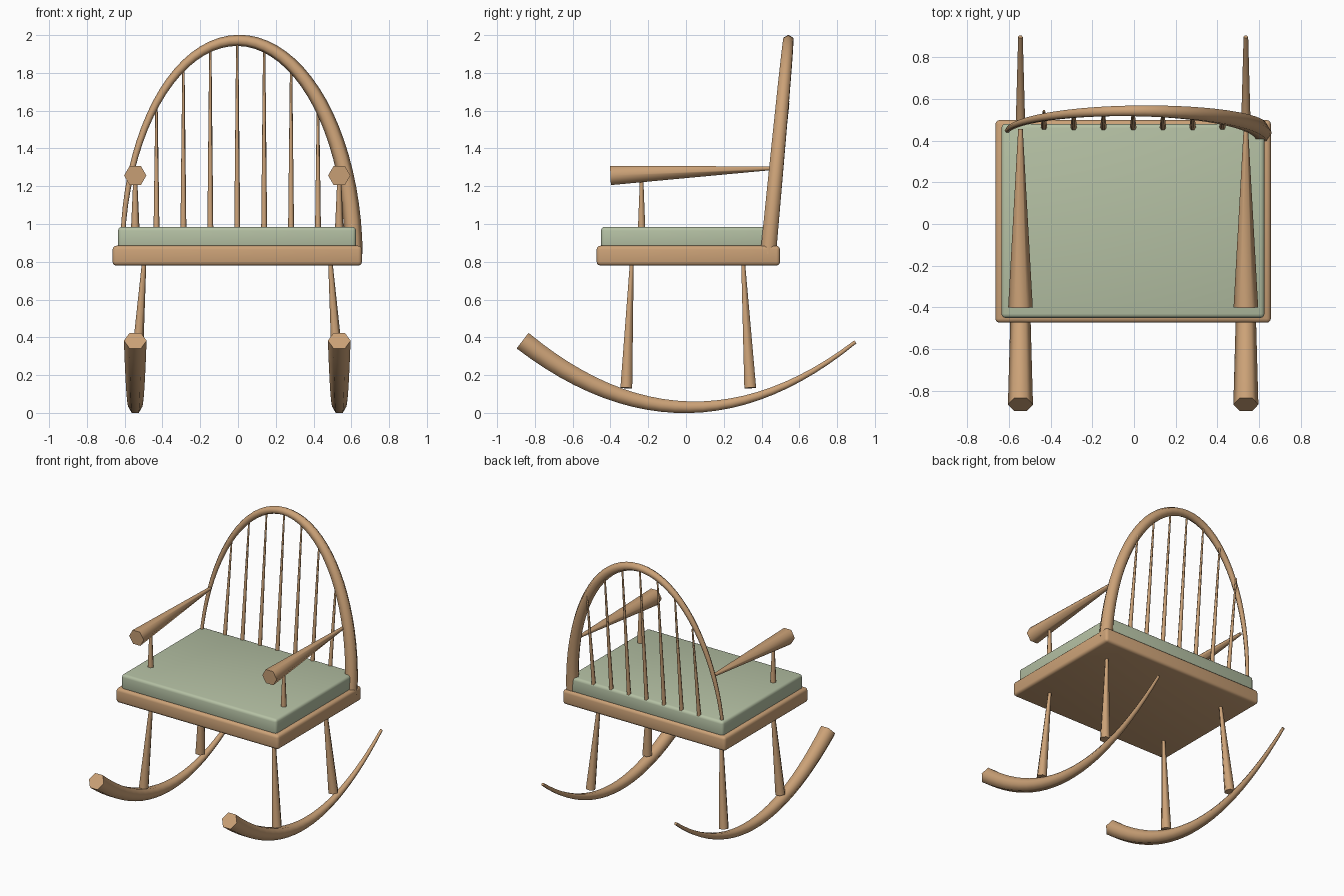
import bpy, bmesh, math
from mathutils import Vector

if "Cube" in bpy.data.objects:
    bpy.data.objects.remove(bpy.data.objects["Cube"])


def material(name, rgb):
    m = bpy.data.materials.new(name)
    m.diffuse_color = (*rgb, 1)
    m.use_nodes = True
    m.node_tree.nodes["Principled BSDF"].inputs["Base Color"].default_value = m.diffuse_color
    return m


WOOD = material("warm wood", (0.60, 0.36, 0.185))
SAGE = material("sage fabric", (0.46, 0.53, 0.37))
CX = -0.004  # middle of the seat
SIDES = 6


def finish(bm, name, mat):
    bmesh.ops.recalc_face_normals(bm, faces=bm.faces)
    mesh = bpy.data.meshes.new(name)
    bm.to_mesh(mesh)
    bm.free()
    mesh.materials.append(mat)
    obj = bpy.data.objects.new(name, mesh)
    bpy.context.collection.objects.link(obj)
    return obj


def tube(name, points, r0, r1, ref=(1, 0, 0), phase=0.0):
    """Tapered six-sided rod swept along points, with flat end caps."""
    pts = [Vector(p) for p in points]
    bm = bmesh.new()
    rings = []
    last = len(pts) - 1
    for i, p in enumerate(pts):
        t = (pts[min(i + 1, last)] - pts[max(i - 1, 0)]).normalized()
        u = Vector(ref)
        u = (u - t * u.dot(t)).normalized()
        v = t.cross(u)
        r = r0 + (r1 - r0) * i / last
        ring = []
        for k in range(SIDES):
            a = phase + 2 * math.pi * k / SIDES
            ring.append(bm.verts.new(p + (u * math.cos(a) + v * math.sin(a)) * r))
        rings.append(ring)
    for a, b in zip(rings, rings[1:]):
        for k in range(SIDES):
            n = (k + 1) % SIDES
            bm.faces.new((a[k], a[n], b[n], b[k])).smooth = True
    caps = [bm.faces.new(rings[0]), bm.faces.new(rings[-1])]
    for f in caps:
        for e in f.edges:
            e.smooth = False
    return finish(bm, name, WOOD)


def slab(name, lo, hi, mat, bevel):
    """Box with rounded edges between two corners."""
    bm = bmesh.new()
    bmesh.ops.create_cube(bm, size=1)
    lo, hi = Vector(lo), Vector(hi)
    for v in bm.verts:
        v.co = (lo + hi) / 2 + v.co * (hi - lo)
    bmesh.ops.bevel(bm, geom=bm.edges[:], offset=bevel, segments=3,
                    profile=0.5, affect='EDGES')
    obj = finish(bm, name, mat)
    bpy.context.view_layer.objects.active = obj
    obj.select_set(True)
    bpy.ops.object.shade_smooth_by_angle(angle=math.radians(40))
    obj.select_set(False)


# Seat and cushion
slab("seat", (-0.664, -0.473, 0.78), (0.656, 0.498, 0.885), WOOD, 0.02)
slab("cushion", (-0.635, -0.45, 0.87), (0.625, 0.48, 0.985), SAGE, 0.02)

# Rockers, legs, arms and arm posts on both sides
for side, s in (("left", -1), ("right", 1)):
    x = CX + s * 0.54
    path = []
    for i in range(25):
        y = -0.865 + 1.762 * i / 24
        path.append((x, y, 0.03 + 0.45 * (y - 0.02) ** 2))
    tube(f"rocker_{side}", path, 0.06, 0.011)
    top_x = CX + s * 0.49
    tube(f"front_leg_{side}", [(x, -0.316, 0.132), (top_x, -0.285, 0.84)], 0.036, 0.010)
    tube(f"back_leg_{side}", [(x, 0.34, 0.132), (top_x, 0.30, 0.84)], 0.036, 0.010)
    tube(f"arm_{side}", [(x, -0.40, 1.257), (x, 0.455, 1.295)], 0.059, 0.011)
    tube(f"arm_post_{side}", [(x, -0.235, 0.94), (x, -0.235, 1.25)], 0.024, 0.010)

# Bent back hoop, thick at the right foot and thin at the left
hoop = []
for i in range(41):
    a = math.pi * i / 40
    rise = math.sin(a)
    hoop.append((0.612 * math.cos(a), 0.435 + 0.107 * rise, 0.84 + 1.132 * rise))
tube("back_hoop", hoop, 0.048, 0.011, ref=(0, 1, 0), phase=math.pi / 6)

# Back spindles
for i in range(-3, 4):
    x = CX + i * 0.1425
    top = 0.84 + 1.132 * math.sqrt(1 - (x / 0.612) ** 2)
    tube(f"spindle_{i + 4}", [(x, 0.46, 0.94), (x, 0.542, top - 0.005)], 0.016, 0.006)
